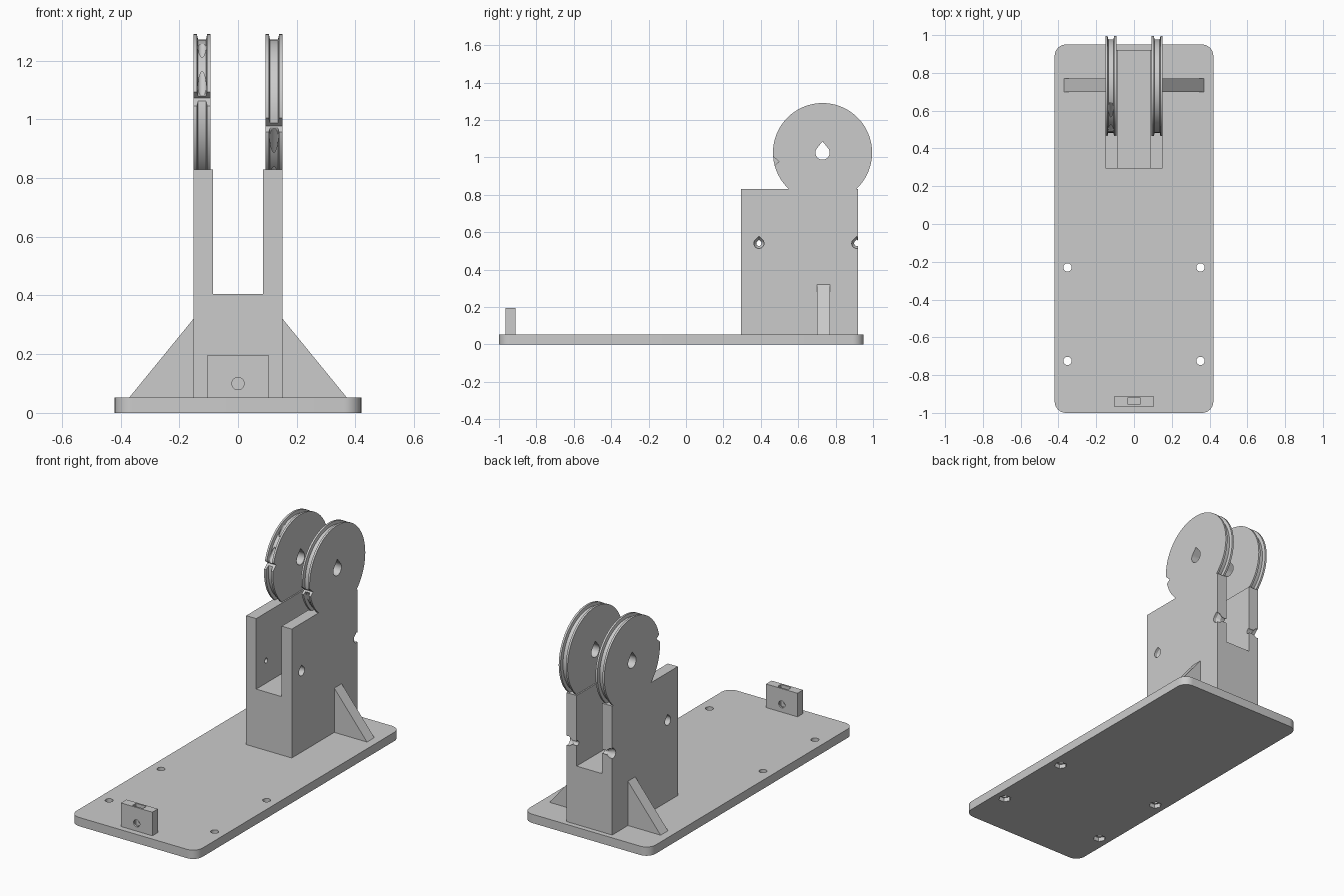
import bpy, bmesh, math
from mathutils import Vector, Matrix

if "Cube" in bpy.data.objects:
    bpy.data.objects.remove(bpy.data.objects["Cube"])

grey = bpy.data.materials.new("light grey")
grey.use_nodes = True
grey.diffuse_color = (0.6, 0.6, 0.6, 1)
grey.node_tree.nodes["Principled BSDF"].inputs["Base Color"].default_value = (0.6, 0.6, 0.6, 1)


def loft(name, rings):
    """Closed solid through a list of rings with equal point counts."""
    bm = bmesh.new()
    loops = [[bm.verts.new(p) for p in ring] for ring in rings]
    n = len(loops[0])
    for a, b in zip(loops, loops[1:]):
        for i in range(n):
            bm.faces.new((a[i], a[(i + 1) % n], b[(i + 1) % n], b[i]))
    bm.faces.new(loops[0])
    bm.faces.new(loops[-1])
    bmesh.ops.recalc_face_normals(bm, faces=bm.faces)
    mesh = bpy.data.meshes.new(name)
    bm.to_mesh(mesh)
    bm.free()
    mesh.materials.append(grey)
    obj = bpy.data.objects.new(name, mesh)
    bpy.context.collection.objects.link(obj)
    return obj


def box(name, x0, x1, y0, y1, z0, z1):
    corners = ((x0, y0), (x1, y0), (x1, y1), (x0, y1))
    return loft(name, [[(x, y, z) for x, y in corners] for z in (z0, z1)])


def prism_x(name, outline, x0, x1):
    return loft(name, [[(x, y, z) for y, z in outline] for x in (x0, x1)])


def rod(name, start, end, r, sides=32):
    start, end = Vector(start), Vector(end)
    turn = (end - start).to_track_quat("Z", "Y")
    angles = [math.tau * i / sides for i in range(sides)]
    ring = [turn @ Vector((r * math.cos(a), r * math.sin(a), 0)) for a in angles]
    return loft(name, [[p + c for p in ring] for c in (start, end)])


def teardrop(y, z, r, peak):
    """Circle with a pointed top, so it prints without support."""
    pts = [(y + r * math.cos(a), z + r * math.sin(a))
           for a in (math.radians(140 + 260 * i / 32) for i in range(33))]
    return pts + [(y, z + peak)]


def cut(obj, *cutters):
    bpy.context.view_layer.objects.active = obj
    for c in cutters:
        mod = obj.modifiers.new("cut", "BOOLEAN")
        mod.operation, mod.solver, mod.object = "DIFFERENCE", "EXACT", c
        bpy.ops.object.modifier_apply(modifier=mod.name)
        bpy.data.objects.remove(c)


def smooth(obj):
    bpy.ops.object.select_all(action="DESELECT")
    obj.select_set(True)
    bpy.context.view_layer.objects.active = obj
    bpy.ops.object.shade_smooth_by_angle(angle=math.radians(25))


# Base plate with rounded corners
BASE = 0.053
outline = []
for k, (cx, cy) in enumerate(((0.36, 0.89), (-0.36, 0.89), (-0.36, -0.94), (0.36, -0.94))):
    for i in range(9):
        a = math.pi / 2 * (k + i / 8)
        outline.append((cx + 0.06 * math.cos(a), cy + 0.06 * math.sin(a)))
base = loft("base_plate", [[(x, y, z) for x, y in outline] for z in (0, BASE)])

# Screw holes with hexagonal nut recesses underneath
for x in (-0.352, 0.352):
    for y in (-0.23, -0.725):
        cut(base, rod("hole", (x, y, -0.1), (x, y, 0.1), 0.022),
            rod("recess", (x, y, -0.1), (x, y, 0.025), 0.036, 6))
smooth(base)

# Forked tower
TOP = 0.83
tower = box("tower", -0.152, 0.152, 0.295, 0.92, BASE, TOP)
cut(tower, box("slot", -0.085, 0.085, 0.2, 1.0, 0.405, 1.0))

# Flared cord holes through both walls of the fork
for side in (-1, 1):
    for y in (0.39, 0.913):
        sections = ((0.07, 0.014), (0.115, 0.014), (0.135, 0.027), (0.17, 0.027))
        rings = [[(side * x, py, pz) for py, pz in teardrop(y, 0.54, r, r * 1.4)]
                 for x, r in sections]
        cut(tower, loft("cord_hole", rings))
smooth(tower)

# Grooved wheels, notched at the front
CY, CZ, R = 0.73, 1.025, 0.265
profile = ((0.093, R), (0.105, R), (0.109, R - 0.018), (0.136, R - 0.018),
           (0.140, R), (0.152, R))
for side, name in ((-1, "right_wheel"), (1, "left_wheel")):
    angles = [math.tau * i / 96 for i in range(96)]
    wheel = loft(name, [[(side * x, CY + r * math.cos(a), CZ + r * math.sin(a))
                         for a in angles] for x, r in profile])
    cut(wheel, prism_x("axle_hole", teardrop(CY, CZ, 0.038, 0.06), -0.3, 0.3))
    up = -side
    wedge = [(0.497, CZ + up * 0.048), (0.43, CZ + up * 0.105), (0.43, CZ - up * 0.012)]
    x = side * 0.1225
    cut(wheel, prism_x("notch", wedge, -0.3, 0.3),
        rod("cord_bore", (x, 0.455, CZ + up * 0.037), (x, 0.66, CZ + up * 0.27), 0.014, 24))
    smooth(wheel)

# Triangular side braces
for side, name in ((-1, "right_brace"), (1, "left_brace")):
    tri = ((0.152, BASE), (0.37, BASE), (0.152, 0.32))
    loft(name, [[(side * x, y, z) for x, z in tri] for y in (0.70, 0.77)])

# Front stop block with a bolt hole and a nut slot from above
stop = box("front_block", -0.105, 0.105, -0.965, -0.912, BASE, 0.195)
cut(stop, rod("bolt_hole", (0, -1.1, 0.1), (0, -0.8, 0.1), 0.021),
    box("nut_slot", -0.035, 0.035, -0.954, -0.922, 0.065, 0.3))
smooth(stop)
